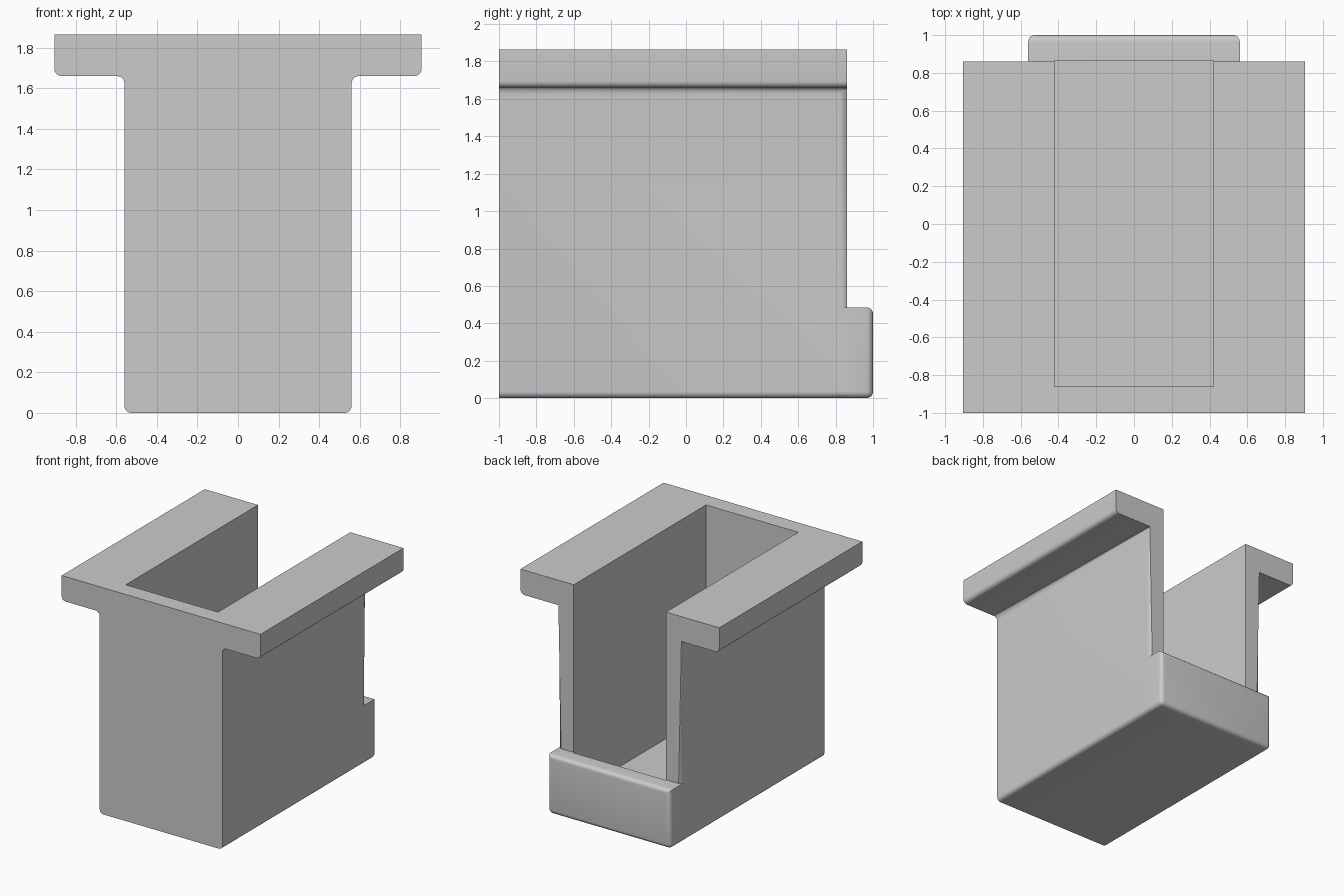
import bpy, bmesh

cube = bpy.data.objects.get("Cube")
if cube:
    bpy.data.objects.remove(cube, do_unlink=True)

GREY = (0.6, 0.6, 0.6, 1)
mat = bpy.data.materials.new("plain grey")
mat.use_nodes = True
mat.diffuse_color = GREY
mat.node_tree.nodes["Principled BSDF"].inputs["Base Color"].default_value = GREY

HALF, FLANGE = 0.56, 0.905
TOP, UNDER = 1.865, 1.66
FRONT, BACK, LIP = -1.0, 0.86, 1.0
LIP_TOP, WALL, ROUND = 0.485, 0.14, 0.035


def near(a, b):
    return abs(a - b) < 1e-4


def prism(name, profile, y0, y1, rounded=None):
    """Extrude an x-z profile along y and round the chosen edges."""
    bm = bmesh.new()
    face = bm.faces.new([bm.verts.new((x, y0, z)) for x, z in profile])
    out = bmesh.ops.extrude_face_region(bm, geom=[face])
    verts = [v for v in out["geom"] if isinstance(v, bmesh.types.BMVert)]
    bmesh.ops.translate(bm, verts=verts, vec=(0, y1 - y0, 0))
    bmesh.ops.recalc_face_normals(bm, faces=bm.faces)
    if rounded:
        edges = [e for e in bm.edges if rounded(*[v.co for v in e.verts])]
        bmesh.ops.bevel(bm, geom=edges, offset=ROUND, segments=5,
                        profile=0.5, affect='EDGES')
    mesh = bpy.data.meshes.new(name)
    bm.to_mesh(mesh)
    bm.free()
    mesh.materials.append(mat)
    obj = bpy.data.objects.new(name, mesh)
    bpy.context.collection.objects.link(obj)
    return obj


def rect(half, z0, z1):
    return [(-half, z0), (half, z0), (half, z1), (-half, z1)]


def body_edges(a, b):
    along = not near(a.y, b.y)
    upright = not near(a.z, b.z)
    if along:
        return a.z < TOP - 0.01
    return upright and near(a.y, BACK) and near(abs(a.x), HALF)


def lip_edges(a, b):
    if not near(a.y, b.y):
        return near(a.z, 0)
    return near(a.y, LIP)


def boolean(target, tool, operation):
    mod = target.modifiers.new(tool.name, 'BOOLEAN')
    mod.object, mod.operation, mod.solver = tool, operation, 'EXACT'
    bpy.context.view_layer.objects.active = target
    bpy.ops.object.modifier_apply(modifier=mod.name)
    bpy.data.objects.remove(tool, do_unlink=True)


# Body: a T-shaped block with a flange on each side
right_side = [(HALF, 0), (HALF, UNDER), (FLANGE, UNDER), (FLANGE, TOP)]
left_side = [(-x, z) for x, z in reversed(right_side)]
body = prism("flanged_box", right_side + left_side, FRONT, BACK, body_edges)

# Low lip closing the bottom of the open back
lip = prism("back_lip", rect(HALF, 0, LIP_TOP), BACK - 0.06, LIP, lip_edges)
boolean(body, lip, 'UNION')

# Hollow channel, open at the top and above the lip
channel = prism("channel_cutter", rect(HALF - WALL, WALL, TOP + 0.5),
                FRONT + WALL, BACK + 0.006)
boolean(body, channel, 'DIFFERENCE')

bpy.ops.object.select_all(action='DESELECT')
body.select_set(True)
bpy.context.view_layer.objects.active = body
bpy.ops.object.shade_smooth_by_angle(angle=0.6)
